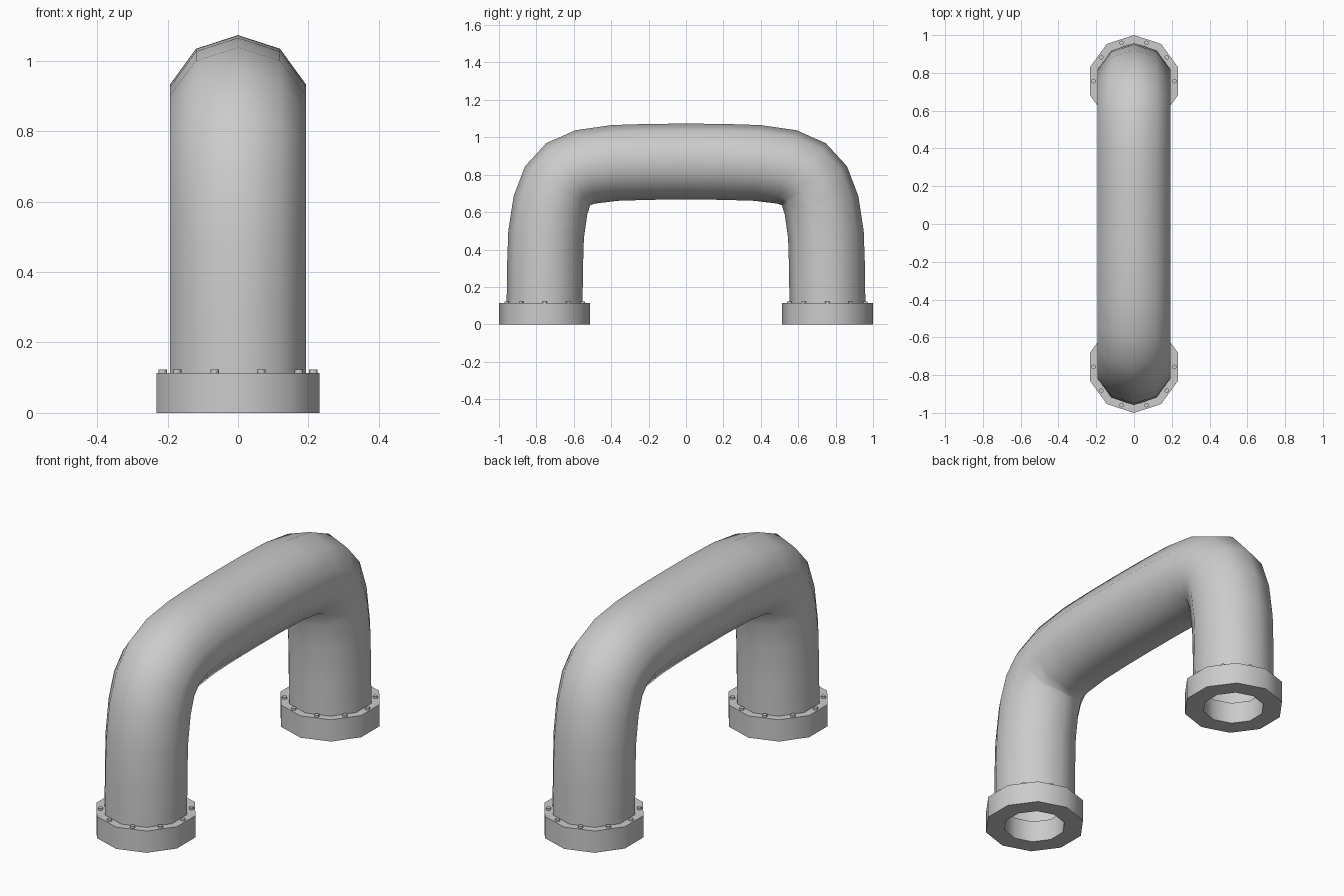
import bpy, bmesh, math
from mathutils import Vector

if "Cube" in bpy.data.objects:
    bpy.data.objects.remove(bpy.data.objects["Cube"])

SIDES = 10
LEG_Y = 0.756
FLANGE_TOP = 0.113

metal = bpy.data.materials.new("grey metal")
metal.use_nodes = True
metal.diffuse_color = (0.6, 0.6, 0.6, 1)
metal.node_tree.nodes["Principled BSDF"].inputs["Base Color"].default_value = (0.6, 0.6, 0.6, 1)


def finish(bm, name):
    bmesh.ops.recalc_face_normals(bm, faces=bm.faces)
    mesh = bpy.data.meshes.new(name)
    bm.to_mesh(mesh)
    bm.free()
    mesh.materials.append(metal)
    obj = bpy.data.objects.new(name, mesh)
    bpy.context.collection.objects.link(obj)
    bpy.ops.object.select_all(action="DESELECT")
    obj.select_set(True)
    bpy.context.view_layer.objects.active = obj
    bpy.ops.object.shade_smooth_by_angle(angle=math.radians(50))
    return obj


def ring(bm, centre, across, radius):
    # Ten-sided loop with a corner pointing along "across"
    verts = []
    for i in range(SIDES):
        a = math.tau * i / SIDES
        offset = across * math.cos(a) + Vector((1, 0, 0)) * math.sin(a)
        verts.append(bm.verts.new(centre + offset * radius))
    return verts


def bridge(bm, a, b):
    for i in range(SIDES):
        j = (i + 1) % SIDES
        bm.faces.new((a[i], a[j], b[j], b[i]))


# Arched pipe: half of the centre line in (y, z), mirrored to the other leg
half = [(0.756, 0.1), (0.754, 0.3), (0.748, 0.48), (0.725, 0.635), (0.687, 0.74),
        (0.63, 0.803), (0.537, 0.842), (0.38, 0.863), (0.19, 0.869)]
path = [Vector((0, y, z)) for y, z in half] + [Vector((0, 0, 0.87))]
path += [Vector((0, -y, z)) for y, z in reversed(half)]
bm = bmesh.new()
loops = []
for i, p in enumerate(path):
    if i in (0, len(path) - 1):
        tangent = Vector((0, 0, 1 if i == 0 else -1))
    else:
        tangent = ((p - path[i - 1]).normalized() + (path[i + 1] - p).normalized()).normalized()
    across = Vector((0, tangent.z, -tangent.y))
    loops.append(ring(bm, p, across, 0.203))
for a, b in zip(loops, loops[1:]):
    bridge(bm, a, b)
finish(bm, "arched_pipe")

# Hollow flange and its ring of bolts at the foot of each leg
profile = [(0.15, 0), (0.244, 0), (0.244, FLANGE_TOP), (0.15, FLANGE_TOP)]
for side, label in ((-1, "front"), (1, "back")):
    centre = Vector((0, side * LEG_Y, 0))
    bm = bmesh.new()
    loops = [ring(bm, centre + Vector((0, 0, z)), Vector((0, 1, 0)), r) for r, z in profile]
    for a, b in zip(loops, loops[1:] + loops[:1]):
        bridge(bm, a, b)
    finish(bm, label + "_flange")

    bm = bmesh.new()
    for i in range(SIDES):
        a = math.tau * i / SIDES
        made = bmesh.ops.create_cone(bm, cap_ends=True, segments=8,
                                     radius1=0.012, radius2=0.012, depth=0.02)
        spot = centre + Vector((math.cos(a), math.sin(a), 0)) * 0.214
        spot.z = FLANGE_TOP
        bmesh.ops.translate(bm, verts=made["verts"], vec=spot)
    finish(bm, label + "_flange_bolts")
